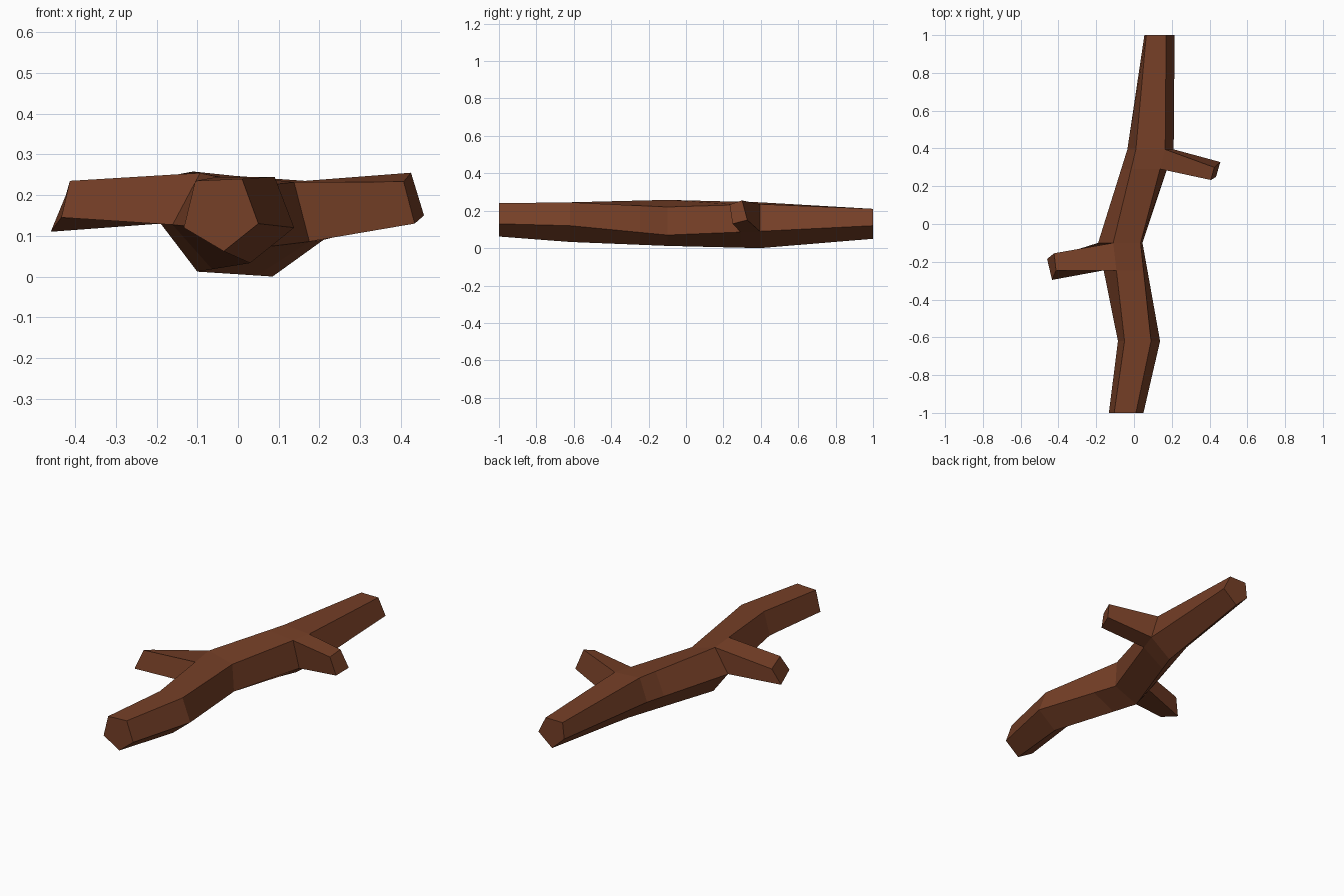
import bpy, bmesh
from mathutils import Vector

if "Cube" in bpy.data.objects:
    bpy.data.objects.remove(bpy.data.objects["Cube"])

bark = bpy.data.materials.new("bark brown")
bark.diffuse_color = (0.18, 0.05, 0.02, 1)
bark.use_nodes = True
bark.node_tree.nodes["Principled BSDF"].inputs["Base Color"].default_value = bark.diffuse_color

# Pentagon sections along y: top left, top right, right, bottom, left as (x, z)
sections = [
    (-1.00, [(-0.105, 0.235), (0.01, 0.24), (0.05, 0.13), (-0.035, 0.062), (-0.133, 0.12)]),
    (-0.62, [(-0.05, 0.245), (0.09, 0.245), (0.138, 0.12), (0.03, 0.033), (-0.085, 0.12)]),
    (-0.10, [(-0.11, 0.258), (0.035, 0.22), (0.045, 0.07), (-0.10, 0.012), (-0.19, 0.13)]),
    (0.395, [(0.01, 0.245), (0.165, 0.235), (0.21, 0.09), (0.085, 0.0), (-0.035, 0.12)]),
    (1.00, [(0.065, 0.21), (0.17, 0.21), (0.215, 0.12), (0.13, 0.05), (0.055, 0.12)]),
]
rings = [[Vector((x, y, z)) for x, z in pts] for y, pts in sections]


def between(a, b, t):
    return [p.lerp(q, t) for p, q in zip(a, b)]


# Extra sections where each side branch starts
rings.insert(2, between(rings[1], rings[2], 0.72))
rings.insert(4, between(rings[3], rings[4], 0.79))

# Side branches: (ring, side) -> tip corners matching that face's corners
tips = {
    (3 - 1, 4): [(-0.434, -0.296, 0.145), (-0.413, -0.245, 0.235),
                 (-0.423, -0.155, 0.20), (-0.46, -0.185, 0.11)],
    (4, 1): [(0.407, 0.233, 0.233), (0.434, 0.249, 0.13),
             (0.457, 0.328, 0.15), (0.425, 0.30, 0.255)],
}

bm = bmesh.new()
loops = [[bm.verts.new(p) for p in ring] for ring in rings]
for i in range(len(loops) - 1):
    for s in range(5):
        n = (s + 1) % 5
        base = [loops[i][s], loops[i][n], loops[i + 1][n], loops[i + 1][s]]
        if (i, s) in tips:
            end = [bm.verts.new(p) for p in tips[(i, s)]]
            for k in range(4):
                m = (k + 1) % 4
                bm.faces.new([base[k], base[m], end[m], end[k]])
            bm.faces.new(end)
        else:
            bm.faces.new(base)
# Sawn ends
bm.faces.new(loops[0])
bm.faces.new(loops[-1])
bmesh.ops.recalc_face_normals(bm, faces=bm.faces[:])

mesh = bpy.data.meshes.new("log")
bm.to_mesh(mesh)
bm.free()
mesh.materials.append(bark)
log = bpy.data.objects.new("branched_log", mesh)
bpy.context.collection.objects.link(log)
